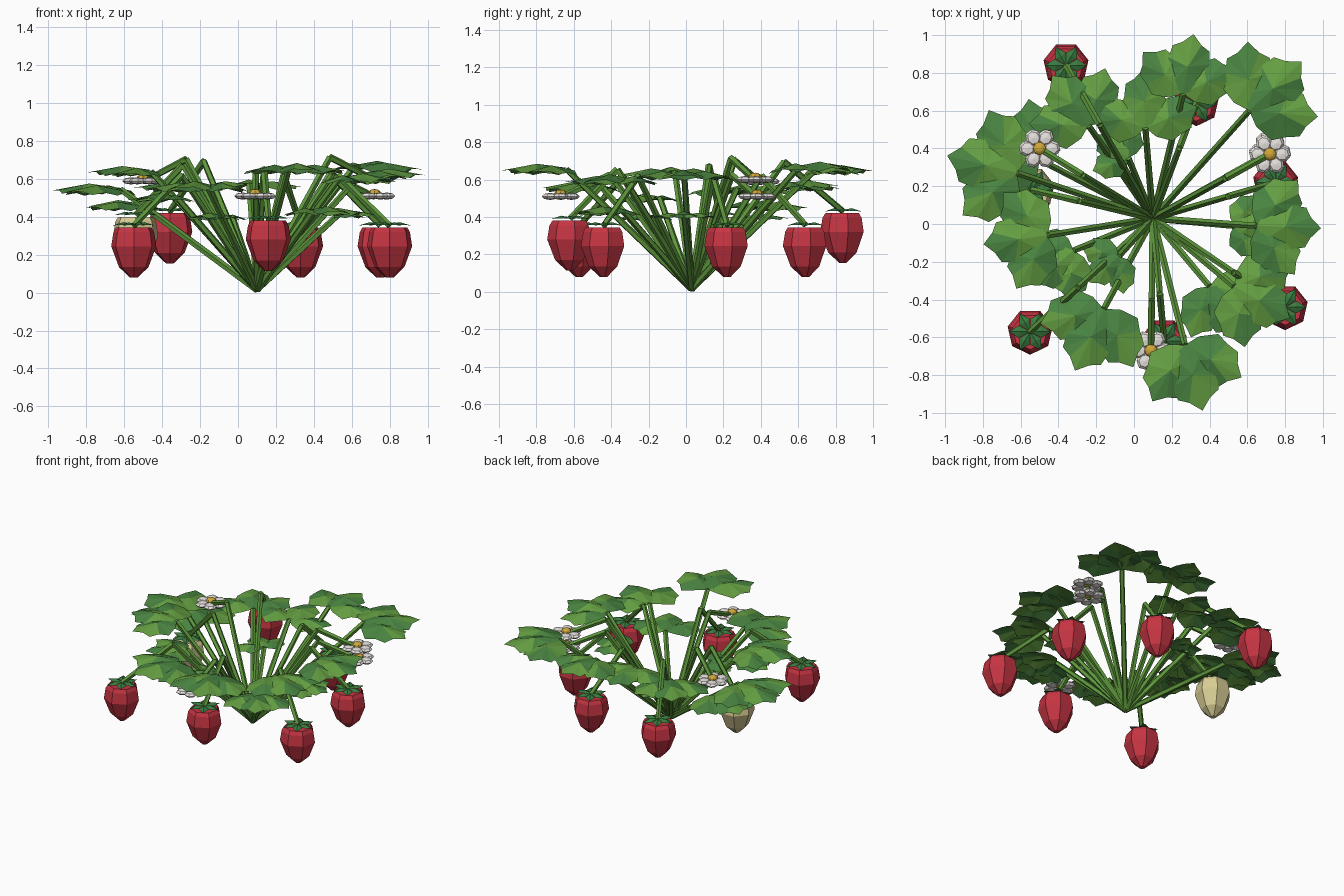
import bpy, bmesh, math, random
from mathutils import Vector, Matrix

random.seed(4)
if "Cube" in bpy.data.objects:
    bpy.data.objects.remove(bpy.data.objects["Cube"])


def material(name, rgb):
    m = bpy.data.materials.new(name)
    m.use_nodes = True
    m.diffuse_color = (*rgb, 1)
    m.node_tree.nodes["Principled BSDF"].inputs["Base Color"].default_value = (*rgb, 1)
    return m


LIGHT = material("light leaf green", (0.13, 0.35, 0.055))
DARK = material("deep leaf green", (0.07, 0.24, 0.055))
STEM = material("stem green", (0.11, 0.31, 0.045))
CALYX = material("calyx green", (0.04, 0.2, 0.05))
RED = material("ripe red", (0.56, 0.035, 0.055))
PALE = material("unripe cream", (0.68, 0.61, 0.3))
WHITE = material("petal white", (0.8, 0.77, 0.74))
YELLOW = material("pollen yellow", (0.64, 0.39, 0.04))

ROOT = Vector((0.1, 0.03, 0.015))


def finish(name, bm, mats):
    mesh = bpy.data.meshes.new(name)
    bm.to_mesh(mesh)
    bm.free()
    for m in mats:
        mesh.materials.append(m)
    ob = bpy.data.objects.new(name, mesh)
    bpy.context.collection.objects.link(ob)


def rod(bm, a, b, r1, r2):
    # tapered five-sided rod between two points
    d = b - a
    rot = d.to_track_quat("Z", "Y").to_matrix().to_4x4()
    bmesh.ops.create_cone(bm, cap_ends=True, segments=5, radius1=r1, radius2=r2,
                          depth=d.length, matrix=Matrix.Translation((a + b) / 2) @ rot)


def stem(name, *points):
    bm = bmesh.new()
    path = [ROOT, *points]
    for a, b in zip(path, path[1:]):
        rod(bm, a, b, 0.019, 0.017)
    finish(name, bm, [STEM])


# Half outline of a toothed leaflet: along, across, height (unit length)
HALF = [(0.12, 0.22, -0.02), (0.36, 0.4, -0.09), (0.55, 0.34, -0.05),
        (0.76, 0.31, -0.08), (0.84, 0.16, -0.03)]
TIP = (1.0, 0, -0.04)


def leaf(name, hub, heading, size, spread=48):
    bm = bmesh.new()
    for turn in (-spread, 0, spread):
        frame = (Matrix.Translation(Vector(hub) + Vector((0, 0, 0 if turn else 0.008)))
                 @ Matrix.Rotation(math.radians(heading + turn), 4, "Z")
                 @ Matrix.Scale(size * (0.96 if turn else 1.0), 4))
        outline = [(0, 0, 0), *HALF, TIP] + [(x, -y, z) for x, y, z in reversed(HALF)]
        ring = [bm.verts.new(frame @ Vector(p)) for p in outline]
        centre = bm.verts.new(frame @ Vector((0.45, 0, 0.06)))
        shade = random.randint(0, 1)
        n = len(ring)
        for i in range(n):
            f = bm.faces.new((centre, ring[(i + 1) % n], ring[i]))
            f.normal_update()
            if f.normal.z < 0:
                f.normal_flip()
            # one outer side alternates with the base shade of the leaflet
            f.material_index = 1 - shade if 3 <= i <= n // 2 else shade
    finish(name, bm, [LIGHT, DARK])
    stem(name + "_stem", Vector(hub))


def berry(name, x, y, top, mat):
    # faceted fruit from stacked rings ending in a small tip
    bm = bmesh.new()
    rings = []
    for r, z in ((0.095, 0.0), (0.11, -0.025), (0.122, -0.1), (0.08, -0.21), (0.02, -0.266)):
        rings.append([bm.verts.new((x + r * math.cos(a), y + r * math.sin(a), top + z))
                      for a in (math.tau * (i + 0.25) / 7 for i in range(7))])
    for up, low in zip(rings, rings[1:]):
        for i in range(7):
            j = (i + 1) % 7
            bm.faces.new((up[i], low[i], low[j], up[j]))
    bm.faces.new(rings[0])
    bm.faces.new(rings[-1][::-1])
    finish(name, bm, [mat])

    # folded star of sepals, closed underneath
    bm = bmesh.new()
    for i in range(6):
        turn = Matrix.Translation((x, y, top)) @ Matrix.Rotation(math.tau * i / 6, 4, "Z")
        pts = [(0, 0, 0.018), (0.06, -0.033, 0.013), (0.112, 0, 0.01), (0.06, 0.033, 0.013), (0.055, 0, 0.027)]
        a, b, c, d, m = [bm.verts.new(turn @ Vector(p)) for p in pts]
        for face in ((a, b, m), (b, c, m), (c, d, m), (d, a, m), (c, b, a), (d, c, a)):
            bm.faces.new(face)
    finish(name + "_calyx", bm, [CALYX])

    # stalk climbs to an elbow and droops to the fruit
    end = Vector((x, y, top + 0.01))
    elbow = ROOT.lerp(end, 0.61)
    elbow.z = top + 0.275
    stem(name + "_stem", elbow, end)


def flower(name, x, y, z):
    bm = bmesh.new()
    for i in range(6):
        a = math.tau * i / 6
        place = (Matrix.Translation((x + 0.064 * math.cos(a), y + 0.064 * math.sin(a), z))
                 @ Matrix.Rotation(a, 4, "Z") @ Matrix.Diagonal((0.048, 0.044, 0.019, 1)))
        bmesh.ops.create_uvsphere(bm, u_segments=7, v_segments=4, radius=1, matrix=place)
    finish(name + "_petals", bm, [WHITE])
    bm = bmesh.new()
    place = Matrix.Translation((x, y, z + 0.014)) @ Matrix.Diagonal((1, 1, 0.65, 1))
    bmesh.ops.create_uvsphere(bm, u_segments=8, v_segments=6, radius=0.035, matrix=place)
    finish(name + "_centre", bm, [YELLOW])
    end = Vector((x, y, z - 0.005))
    elbow = ROOT.lerp(end, 0.62)
    elbow.z = z + 0.115
    stem(name + "_stem", elbow, end)


# Three-part leaves: hub, heading, size, spread
LEAVES = [
    ((0.26, 0.69, 0.65), 80, 0.32, 54), ((0.61, 0.6, 0.665), 43, 0.38, 48),
    ((0.06, 0.51, 0.57), 92, 0.31, 70), ((-0.24, 0.52, 0.565), 126, 0.33, 52),
    ((-0.5, 0.34, 0.46), 150, 0.34, 50), ((-0.62, 0.27, 0.545), 166, 0.38, 52),
    ((-0.46, -0.06, 0.64), 188, 0.34, 52), ((-0.32, -0.14, 0.5), 220, 0.28, 45),
    ((-0.16, -0.45, 0.56), 245, 0.36, 52), ((0.27, -0.64, 0.655), 285, 0.36, 45),
    ((0.53, -0.33, 0.6), -30, 0.34, 50), ((0.4, -0.33, 0.43), -60, 0.3, 50),
    ((0.65, -0.01, 0.625), -2, 0.34, 50), ((-0.03, 0.35, 0.4), 145, 0.21, 55),
    ((-0.08, -0.17, 0.4), 222, 0.21, 55), ((0.53, -0.01, 0.41), 0, 0.21, 55),
]
for i, (hub, heading, size, spread) in enumerate(LEAVES):
    leaf(f"leaf_{i + 1}", hub, heading, size, spread)

# Hanging fruit
FRUIT = [(-0.36, 0.84, 0.42), (0.33, 0.64, 0.345), (0.75, 0.22, 0.345), (0.8, -0.44, 0.345),
         (0.16, -0.62, 0.38), (-0.55, -0.57, 0.345)]
for i, (x, y, top) in enumerate(FRUIT):
    berry(f"ripe_berry_{i + 1}", x, y, top, RED)
berry("unripe_berry", -0.54, 0.18, 0.4, PALE)

# Blossoms
BLOSSOMS = [(0.72, 0.38, 0.51), (0.72, 0.37, 0.6), (-0.5, 0.4, 0.59), (0.09, -0.67, 0.51)]
for i, (x, y, z) in enumerate(BLOSSOMS):
    flower(f"flower_{i + 1}", x, y, z)
